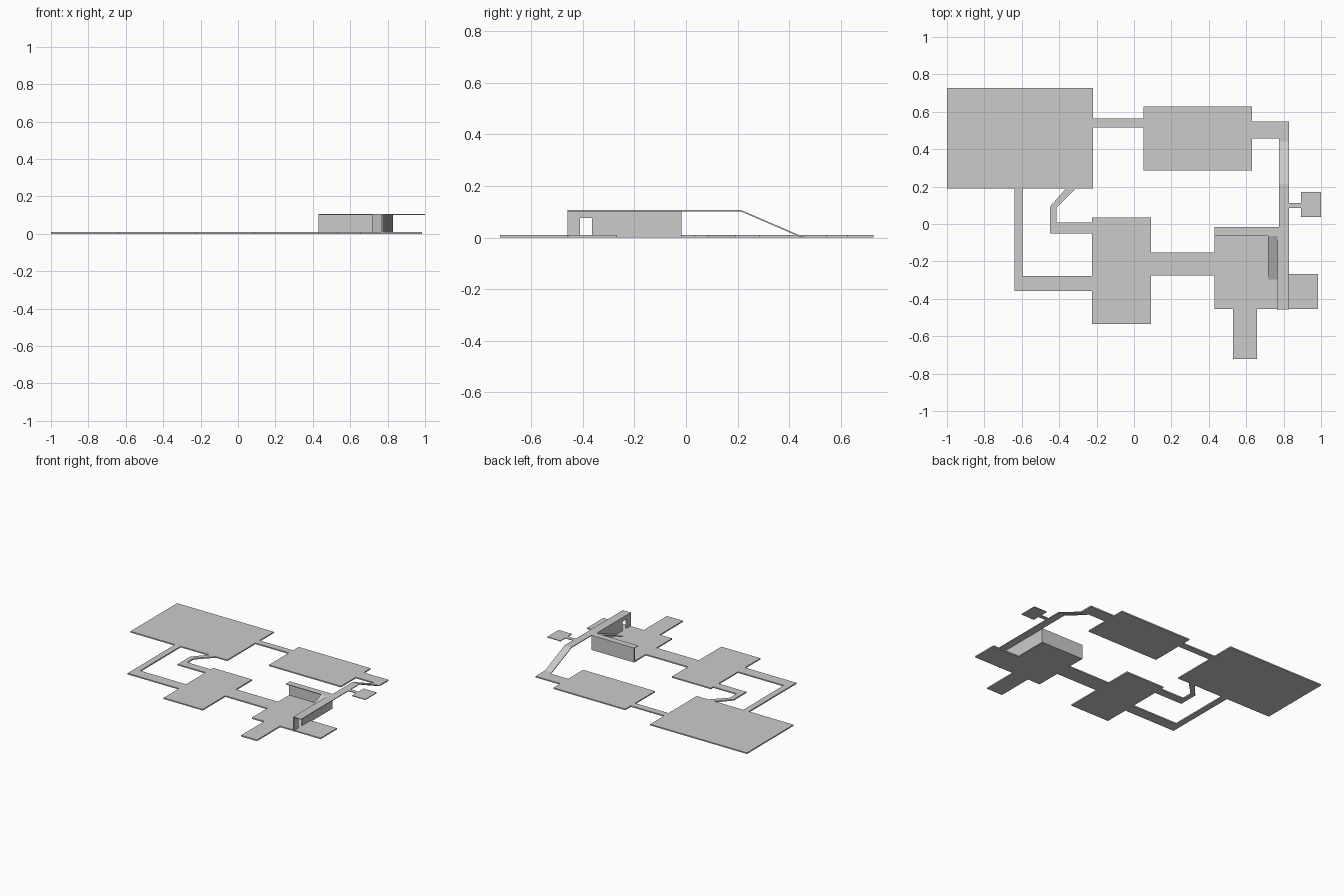
import bpy, bmesh
from mathutils import Vector

if "Cube" in bpy.data.objects:
    bpy.data.objects.remove(bpy.data.objects["Cube"])

FLOOR = 0.009   # floor slab thickness
TOP = 0.106     # height of the upper walkways
THIN = 0.005    # thickness of raised slabs


def prism(name, points, offset):
    """Extrude a closed 3D polygon along an offset vector."""
    bm = bmesh.new()
    face = bm.faces.new([bm.verts.new(p) for p in points])
    new = bmesh.ops.extrude_face_region(bm, geom=[face])["geom"]
    bmesh.ops.translate(bm, vec=Vector(offset),
                        verts=[v for v in new if isinstance(v, bmesh.types.BMVert)])
    bmesh.ops.recalc_face_normals(bm, faces=bm.faces)
    mesh = bpy.data.meshes.new(name)
    bm.to_mesh(mesh)
    bm.free()
    obj = bpy.data.objects.new(name, mesh)
    bpy.context.collection.objects.link(obj)
    return obj


def slab(name, outline, z=0.0, thickness=FLOOR):
    return prism(name, [(x, y, z) for x, y in outline], (0, 0, thickness))


def rect(x0, x1, y0, y1):
    return [(x0, y0), (x1, y0), (x1, y1), (x0, y1)]


def side_profile(name, profile, x0, x1):
    """Extrude a (y, z) profile across x."""
    return prism(name, [(x0, y, z) for y, z in profile], (x1 - x0, 0, 0))


# Ground level rooms and straight corridors
for name, box in {
    "large_room_floor": (-1.0, -0.22, 0.19, 0.727),
    "north_corridor": (-0.22, 0.05, 0.515, 0.563),
    "north_room_floor": (0.05, 0.63, 0.285, 0.627),
    "ramp_landing": (0.63, 0.83, 0.457, 0.547),
    "middle_room_floor": (-0.225, 0.09, -0.535, 0.035),
    "middle_corridor": (0.09, 0.43, -0.275, -0.152),
    "walled_room_floor": (0.43, 0.765, -0.455, -0.017),
    "east_wing_floor": (0.765, 0.985, -0.455, -0.267),
    "south_entry_floor": (0.53, 0.658, -0.722, -0.455),
}.items():
    slab(name, rect(*box))

# Bent corridors
slab("west_corridor", [(-0.64, -0.357), (-0.225, -0.357), (-0.225, -0.277),
                       (-0.595, -0.277), (-0.595, 0.19), (-0.64, 0.19)])
slab("angled_corridor", [(-0.45, -0.052), (-0.225, -0.052), (-0.225, 0.008),
                         (-0.415, 0.008), (-0.415, 0.085), (-0.312, 0.19),
                         (-0.363, 0.19), (-0.45, 0.092)])

# Ramp and bridge as one bent strip
side_profile("ramp_and_bridge",
             [(0.457, FLOOR), (0.44, FLOOR), (0.215, TOP), (-0.458, TOP),
              (-0.458, TOP - THIN), (0.213, TOP - THIN),
              (0.438, FLOOR - THIN), (0.457, FLOOR - THIN)], 0.775, 0.83)

# Small lookout beside the bridge
slab("lookout_link", rect(0.83, 0.893, 0.085, 0.113), TOP - THIN, THIN)
slab("lookout_platform", rect(0.893, 1.0, 0.038, 0.17), TOP - THIN, THIN)

# Room walls; the east wall has a doorway
side_profile("east_wall", [(-0.46, 0), (-0.412, 0), (-0.412, 0.075), (-0.364, 0.075),
                           (-0.364, 0), (-0.017, 0), (-0.017, TOP), (-0.46, TOP)],
             0.766, 0.775)
slab("north_wall", rect(0.43, 0.766, -0.025, -0.017), 0, TOP)

# Inner balcony and the ramp leading up to it
slab("balcony", rect(0.43, 0.766, -0.064, -0.025), TOP - THIN, THIN)
side_profile("inner_ramp", [(-0.297, FLOOR), (-0.064, TOP), (-0.064, TOP - THIN),
                            (-0.285, FLOOR)], 0.716, 0.766)
